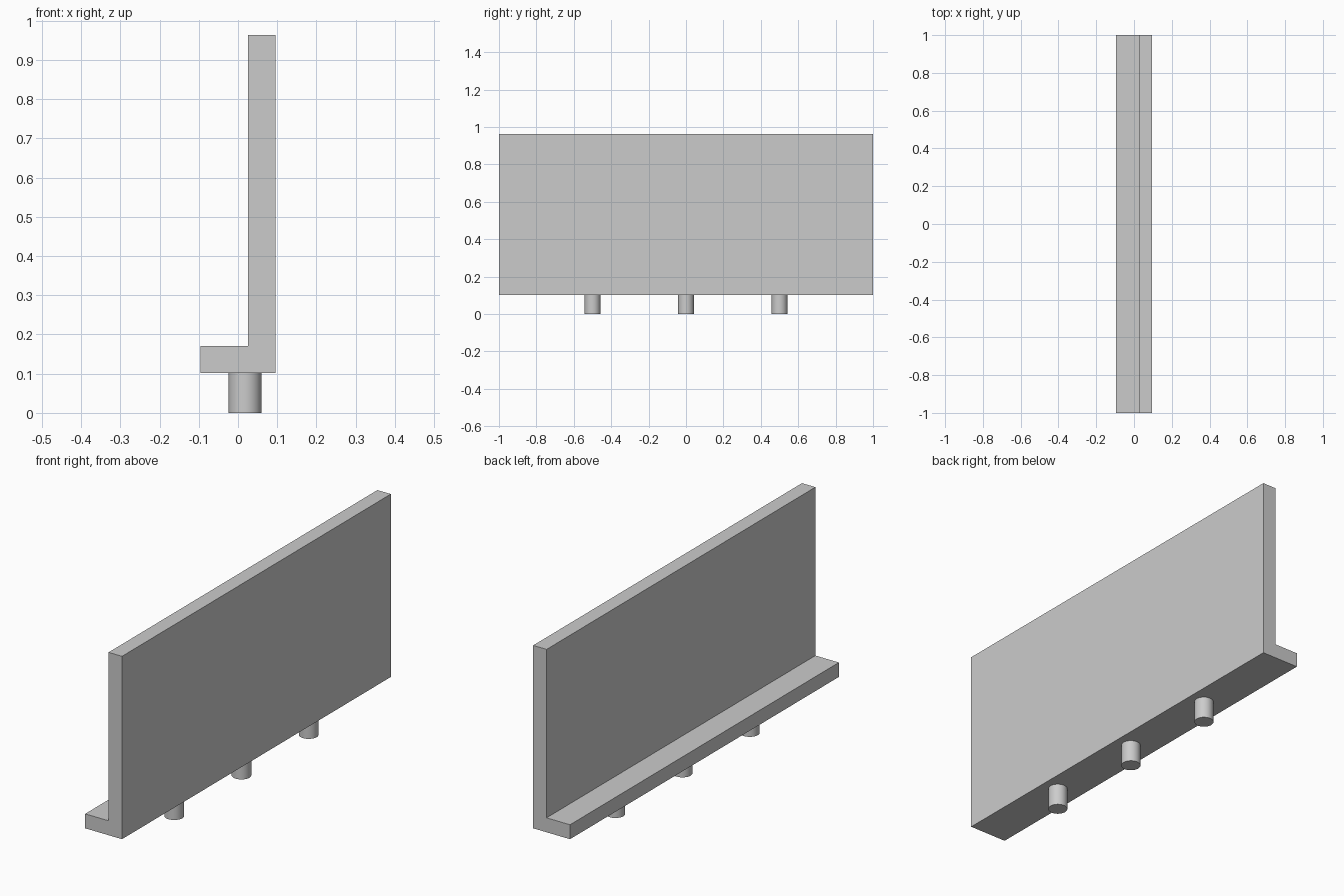
import bpy
import bmesh
import math

cube = bpy.data.objects.get("Cube")
if cube:
    bpy.data.objects.remove(cube, do_unlink=True)

grey = bpy.data.materials.new("light grey")
grey.use_nodes = True
colour = (0.6, 0.6, 0.6, 1)
grey.diffuse_color = colour
grey.node_tree.nodes["Principled BSDF"].inputs["Base Color"].default_value = colour

HALF_LENGTH = 1.0
BASE_Z = 0.102

# L-shaped bracket: one profile extruded along y
profile = [(-0.096, BASE_Z), (0.096, BASE_Z), (0.096, 0.963),
           (0.026, 0.963), (0.026, 0.17), (-0.096, 0.17)]
bm = bmesh.new()
face = bm.faces.new([bm.verts.new((x, -HALF_LENGTH, z)) for x, z in profile])
extruded = bmesh.ops.extrude_face_region(bm, geom=[face])["geom"]
moved = [v for v in extruded if isinstance(v, bmesh.types.BMVert)]
bmesh.ops.translate(bm, verts=moved, vec=(0, 2 * HALF_LENGTH, 0))
bmesh.ops.recalc_face_normals(bm, faces=bm.faces)
mesh = bpy.data.meshes.new("angle_panel")
bm.to_mesh(mesh)
bm.free()
mesh.materials.append(grey)
panel = bpy.data.objects.new("angle_panel", mesh)
bpy.context.collection.objects.link(panel)

# Round pegs under the foot
for name, y in (("front_peg", -0.5), ("middle_peg", 0), ("back_peg", 0.5)):
    bpy.ops.mesh.primitive_cylinder_add(
        vertices=48, radius=0.042, depth=BASE_Z, location=(0.018, y, BASE_Z / 2))
    peg = bpy.context.object
    peg.name = name
    peg.data.materials.append(grey)
    bpy.ops.object.shade_smooth_by_angle(angle=math.radians(30))
